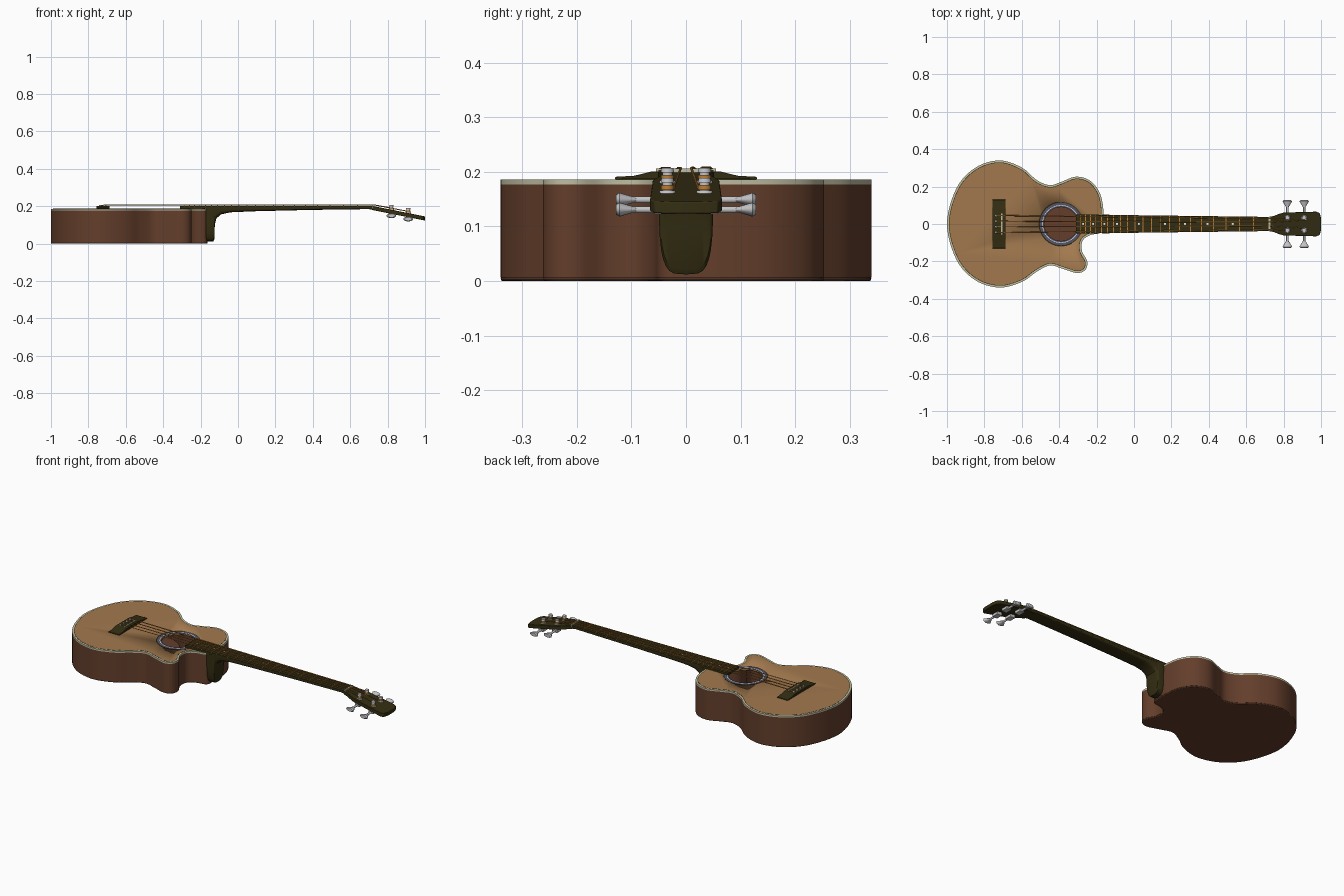
import bpy, bmesh, math
from mathutils import Vector, Matrix

cube = bpy.data.objects.get("Cube")
if cube:
    bpy.data.objects.remove(cube, do_unlink=True)


def material(name, r, g, b):
    m = bpy.data.materials.new(name)
    m.use_nodes = True
    m.diffuse_color = (r, g, b, 1)
    m.node_tree.nodes["Principled BSDF"].inputs["Base Color"].default_value = (r, g, b, 1)
    return m


spruce = material("spruce top", .36, .19, .076)
brown = material("reddish brown wood", .125, .048, .024)
ebony = material("dark olive wood", .034, .027, .006)
cream = material("cream binding", .52, .51, .36)
silver = material("silver metal", .56, .56, .58)
bronze = material("bronze", .50, .21, .035)
slate = material("slate inlay", .085, .09, .14)
pearl = material("pearl", .8, .8, .76)


def finish(name, bm, mat, bevel=0):
    bmesh.ops.recalc_face_normals(bm, faces=bm.faces)
    mesh = bpy.data.meshes.new(name)
    bm.to_mesh(mesh)
    bm.free()
    ob = bpy.data.objects.new(name, mesh)
    bpy.context.collection.objects.link(ob)
    mesh.materials.append(mat)
    bpy.ops.object.select_all(action='DESELECT')
    ob.select_set(True)
    bpy.context.view_layer.objects.active = ob
    if bevel:
        mod = ob.modifiers.new("soft edge", 'BEVEL')
        mod.width, mod.segments, mod.limit_method = bevel, 2, 'ANGLE'
    bpy.ops.object.shade_smooth_by_angle(angle=math.radians(35))
    return ob


def loft(name, loops, mat, caps=True, closed=False, bevel=0):
    """Skin a list of equal-length point loops."""
    bm = bmesh.new()
    rows = [[bm.verts.new(p) for p in loop] for loop in loops]
    pairs = list(zip(rows, rows[1:])) + ([(rows[-1], rows[0])] if closed else [])
    for a, b in pairs:
        for i in range(len(a)):
            j = (i + 1) % len(a)
            bm.faces.new((a[i], a[j], b[j], b[i]))
    if caps and not closed:
        bm.faces.new(rows[0])
        bm.faces.new(rows[-1])
    return finish(name, bm, mat, bevel)


def prism(name, pts, z0, z1, mat, bevel=0, slope=lambda x: 0):
    return loft(name, [[(x, y, z + slope(x)) for x, y in pts] for z in (z0, z1)], mat, bevel=bevel)


def ring(name, outer, inner, z0, z1, mat):
    loops = [[(x, y, z) for x, y in pts]
             for pts, z in ((outer, z0), (outer, z1), (inner, z1), (inner, z0))]
    return loft(name, loops, mat, closed=True)


def rod(name, a, b, r1, r2, mat, squash=1, n=20):
    a, b = Vector(a), Vector(b)
    bm = bmesh.new()
    turn = (b - a).to_track_quat('Z', 'X').to_matrix().to_4x4()
    bmesh.ops.create_cone(bm, cap_ends=True, segments=n, radius1=r1, radius2=r2, depth=(b - a).length)
    bm.transform(Matrix.Translation((a + b) / 2) @ Matrix.Diagonal((1, 1, squash, 1)) @ turn)
    return finish(name, bm, mat)


def box(name, x0, x1, y0, y1, z0, z1, mat, bevel=0):
    return prism(name, [(x0, y0), (x1, y0), (x1, y1), (x0, y1)], z0, z1, mat, bevel)


def circle(cx, r, n=48):
    return [(cx + r * math.cos(2 * math.pi * i / n), r * math.sin(2 * math.pi * i / n)) for i in range(n)]


def spline(ctrl, steps=6):
    """Closed smooth curve through the control points."""
    out, n = [], len(ctrl)
    for i in range(n):
        p = [Vector(ctrl[(i + k) % n]) for k in (-1, 0, 1, 2)]
        for s in range(steps):
            t = s / steps
            v = .5 * (2 * p[1] + (p[2] - p[0]) * t + (2 * p[0] - 5 * p[1] + 4 * p[2] - p[3]) * t ** 2
                      + (3 * p[1] - p[0] - 3 * p[2] + p[3]) * t ** 3)
            out.append((v.x, v.y))
    return out


def inset(pts, d):
    out = []
    for i, (x, y) in enumerate(pts):
        a, b = pts[i - 1], pts[(i + 1) % len(pts)]
        t = Vector((b[0] - a[0], b[1] - a[1])).normalized()
        out.append((x - t.y * d, y + t.x * d))
    return out


# Hollow body with a cutaway on one shoulder
outline = spline([(-.165, 0), (-.165, .09), (-.185, .17), (-.235, .232), (-.31, .253), (-.39, .225),
                  (-.45, .208), (-.52, .235), (-.60, .302), (-.72, .34), (-.85, .3), (-.95, .19),
                  (-1, 0), (-.95, -.19), (-.85, -.3), (-.72, -.34), (-.60, -.31), (-.52, -.255),
                  (-.45, -.222), (-.38, -.24), (-.305, -.262), (-.26, -.245), (-.25, -.2),
                  (-.278, -.145), (-.275, -.09), (-.235, -.06), (-.175, -.045)])
ring("body_sides", outline, inset(outline, .012), .006, .177, brown)
prism("body_back", outline, 0, .008, brown, bevel=.004)
ring("binding", outline, inset(outline, .01), .177, .186, cream)
ring("purfling", inset(outline, .01), inset(outline, .014), .177, .1864, ebony)
top = prism("soundboard", inset(outline, .013), .177, .1865, spruce)

# Sound hole and rosette
hole_x = -.39
cutter = prism("hole_cutter", circle(hole_x, .09), .1, .3, spruce)
cutter.hide_render = True
mod = top.modifiers.new("hole", 'BOOLEAN')
mod.operation, mod.object, mod.solver = 'DIFFERENCE', cutter, 'EXACT'
bpy.context.view_layer.objects.active = top
bpy.ops.object.modifier_apply(modifier=mod.name)
bpy.data.objects.remove(cutter, do_unlink=True)
for i, (r0, r1, mat) in enumerate([(.118, .114, ebony), (.114, .101, slate), (.101, .098, pearl),
                                   (.098, .09, slate)]):
    ring(f"rosette_ring_{i}", circle(hole_x, r0), circle(hole_x, r1), .186, .1875, mat)

# Neck and heel: rounded sections hung below the fretboard
stations = [(-.17, .05, .012), (-.132, .05, .012), (-.126, .048, .022), (-.124, .048, .10),
            (-.115, .048, .135), (-.09, .047, .156), (-.04, .046, .167), (.1, .045, .173),
            (.4, .042, .180), (.7, .038, .184), (.74, .039, .176)]
sections = []
for x, w, low in stations:
    high = .188
    loop = []
    for i in range(17):
        a = math.pi * i / 16
        c, s = math.cos(a), math.sin(a)
        loop.append((x, w * math.copysign(abs(c) ** .5, c), high - (high - low) * max(s, 0) ** .5))
    sections.append(loop)
loft("neck", sections, ebony)

# Fretboard, frets and position dots
nut_x, scale = .72, 1.43
board_end = -.31


def half_width(x):
    return .038 + .013 * (nut_x - x) / (nut_x - board_end)


we, wn = half_width(board_end), half_width(nut_x)
prism("fretboard", [(board_end, -we), (nut_x, -wn), (nut_x, wn), (board_end, we)], .1875, .2, ebony)


def fret_x(n):
    return nut_x - scale * (1 - 2 ** (-n / 12))


for n in range(1, 22):
    x, w = fret_x(n), half_width(fret_x(n))
    box(f"fret_{n}", x - .0025, x + .0025, -w, w, .199, .2035, bronze)
for n in (3, 5, 7, 9, 12, 15, 17, 19, 21):
    x = (fret_x(n) + fret_x(n - 1)) / 2
    prism(f"dot_{n}", circle(x, .006, 16), .199, .201, pearl)
box("nut", nut_x, nut_x + .01, -.038, .038, .188, .206, cream)


# Tilted headstock
def drop(x):
    return -.2 * (x - nut_x)


edge = [(.72, .038), (.745, .042), (.775, .054), (.80, .061), (.975, .066), (.993, .058), (1, .03)]
prism("headstock", [(x, -y) for x, y in edge] + [(x, y) for x, y in reversed(edge)],
      .179, .201, ebony, bevel=.002, slope=drop)

# Tuners
posts = (.82, .91)
for side, sy in (("left", 1), ("right", -1)):
    for i, x in enumerate(posts):
        z, y, tag = .2 + drop(x), sy * .034, f"{side}_{i}"
        rod("washer_" + tag, (x, y, z - .002), (x, y, z + .004), .016, .014, silver)
        rod("post_" + tag, (x, y, z), (x, y, z + .027), .009, .009, silver)
        rod("post_cap_" + tag, (x, y, z + .019), (x, y, z + .027), .012, .011, silver)
        rod("winding_" + tag, (x, y, z + .005), (x, y, z + .014), .012, .012, bronze)
        low = z - .031
        box("gear_" + tag, x - .016, x + .016, *sorted((sy * .018, sy * .058)),
            low - .008, low + .012, silver, .002)
        rod("key_shaft_" + tag, (x, sy * .05, low), (x, sy * .1, low), .006, .006, silver)
        rod("key_" + tag, (x, sy * .092, low), (x, sy * .122, low), .008, .026, silver, .5)
        rod("key_rim_" + tag, (x, sy * .122, low), (x, sy * .128, low), .026, .019, silver, .5)

# Bridge, saddle and pins
rise = [(.13, .186), (.13, .191), (.095, .193), (.062, .201)]
profile = rise + [(-y, z) for y, z in reversed(rise)]
loft("bridge", [[(x, y, z) for y, z in profile] for x in (-.757, -.687)], ebony, bevel=.0015)
box("saddle", -.71, -.702, -.055, .055, .2, .206, cream)

# Strings run from the pins over saddle and nut to the posts
for i in range(4):
    f = (i - 1.5) / 1.5
    sy = 1 if f > 0 else -1
    post = posts[0] if abs(f) > .5 else posts[1]
    rod(f"bridge_pin_{i}", (-.738, f * .045, .2), (-.738, f * .045, .207), .006, .004, pearl)
    path = [(-.735, f * .045, .202), (-.706, f * .045, .207), (nut_x + .005, f * .029, .207),
            (post, sy * (.034 - .012 * (abs(f) < .5)), .21 + drop(post))]
    r = .0019 + .0003 * i
    for k, (a, b) in enumerate(zip(path, path[1:])):
        rod(f"string_{i}_{k}", a, b, r, r, bronze, n=8)
